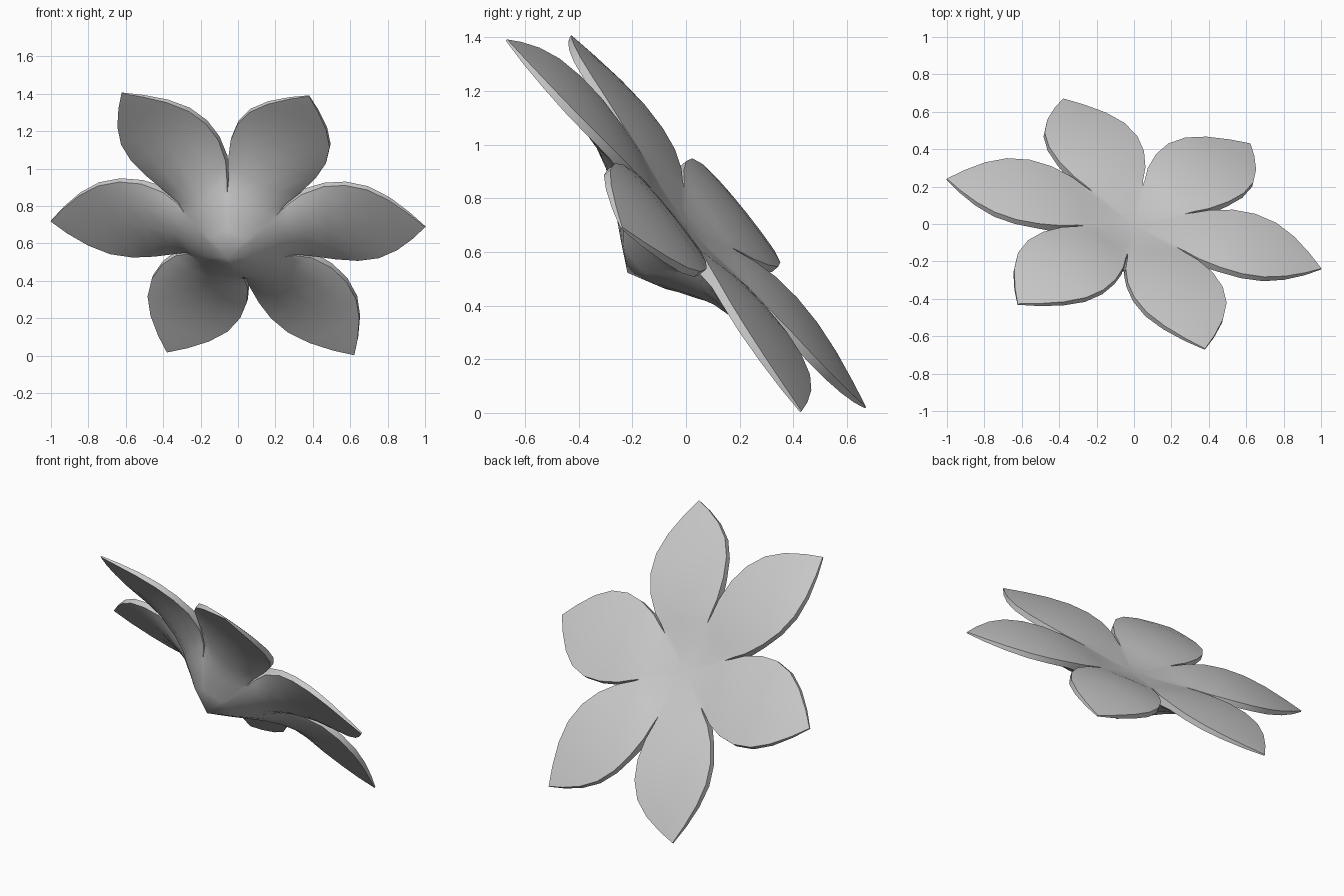
import bpy, bmesh, math
from mathutils import Vector, Matrix

if "Cube" in bpy.data.objects:
    bpy.data.objects.remove(bpy.data.objects["Cube"])

# Flower frame: axis of the open face, and direction of the first petal
axis = Vector((0.19, 0.753, 0.63)).normalized()
px = Vector((1.0, -0.24, -0.015))
px = (px - axis * px.dot(axis)).normalized()
py = axis.cross(px)
centre = Vector((0, 0, 0.705))

# Petal stations: radius, half width, top height, bottom height (midrib), edge top, edge bottom
T = math.tan(math.pi / 6)
stations = [
    (0.00, 0.0,      0.000, -0.290, 0.000, -0.290),
    (0.12, 0.12 * T, 0.008, -0.220, 0.008, -0.215),
    (0.25, 0.25 * T, 0.030, -0.140, 0.030, -0.100),
    (0.30, 0.168,    0.042, -0.110, 0.036, -0.045),
    (0.38, 0.212,    0.055, -0.070, 0.044, -0.005),
    (0.50, 0.250,    0.066, -0.030, 0.052, 0.018),
    (0.62, 0.260,    0.066, -0.005, 0.052, 0.020),
    (0.74, 0.235,    0.056, 0.005,  0.046, 0.015),
    (0.85, 0.172,    0.040, 0.005,  0.034, 0.008),
    (0.95, 0.085,    0.020, -0.002, 0.018, 0.000),
    (1.03, 0.0,      0.003, -0.004, 0.003, -0.004),
]
cols = [-1, -0.85, -0.5, 0, 0.5, 0.85, 1]
JOIN = 2  # stations up to this one weld to the neighbouring petals

bm = bmesh.new()


def face(*verts):
    unique = []
    for v in verts:
        if v not in unique:
            unique.append(v)
    if len(unique) > 2:
        bm.faces.new(unique)


def add_petal(angle):
    c, s = math.cos(angle), math.sin(angle)

    def place(r, w, h):
        x, y = r * c - w * s, r * s + w * c
        return bm.verts.new(centre + px * x + py * y + axis * h)

    def sheet(mid, edge):
        rows = []
        for st in stations:
            if st[1] == 0:
                rows.append([place(st[0], 0, st[mid])] * len(cols))
            else:
                rows.append([place(st[0], st[1] * t, st[mid] + (st[edge] - st[mid]) * t * t)
                             for t in cols])
        return rows

    top, bot = sheet(2, 4), sheet(3, 5)
    for i in range(len(stations) - 1):
        for j in range(len(cols) - 1):
            face(top[i][j], top[i + 1][j], top[i + 1][j + 1], top[i][j + 1])
            face(bot[i][j], bot[i][j + 1], bot[i + 1][j + 1], bot[i + 1][j])
        # rim walls along the free petal edges
        if i >= JOIN:
            for j in (0, -1):
                face(top[i][j], bot[i][j], bot[i + 1][j], top[i + 1][j])


# Six petals around a shared conical base
for k in range(6):
    add_petal(k * math.pi / 3)
bmesh.ops.remove_doubles(bm, verts=bm.verts, dist=0.002)
bmesh.ops.recalc_face_normals(bm, faces=bm.faces)

mesh = bpy.data.meshes.new("flower")
bm.to_mesh(mesh)
bm.free()
flower = bpy.data.objects.new("flower", mesh)
bpy.context.collection.objects.link(flower)
bpy.context.view_layer.objects.active = flower
flower.select_set(True)
bpy.ops.object.shade_smooth_by_angle(angle=math.radians(45))
